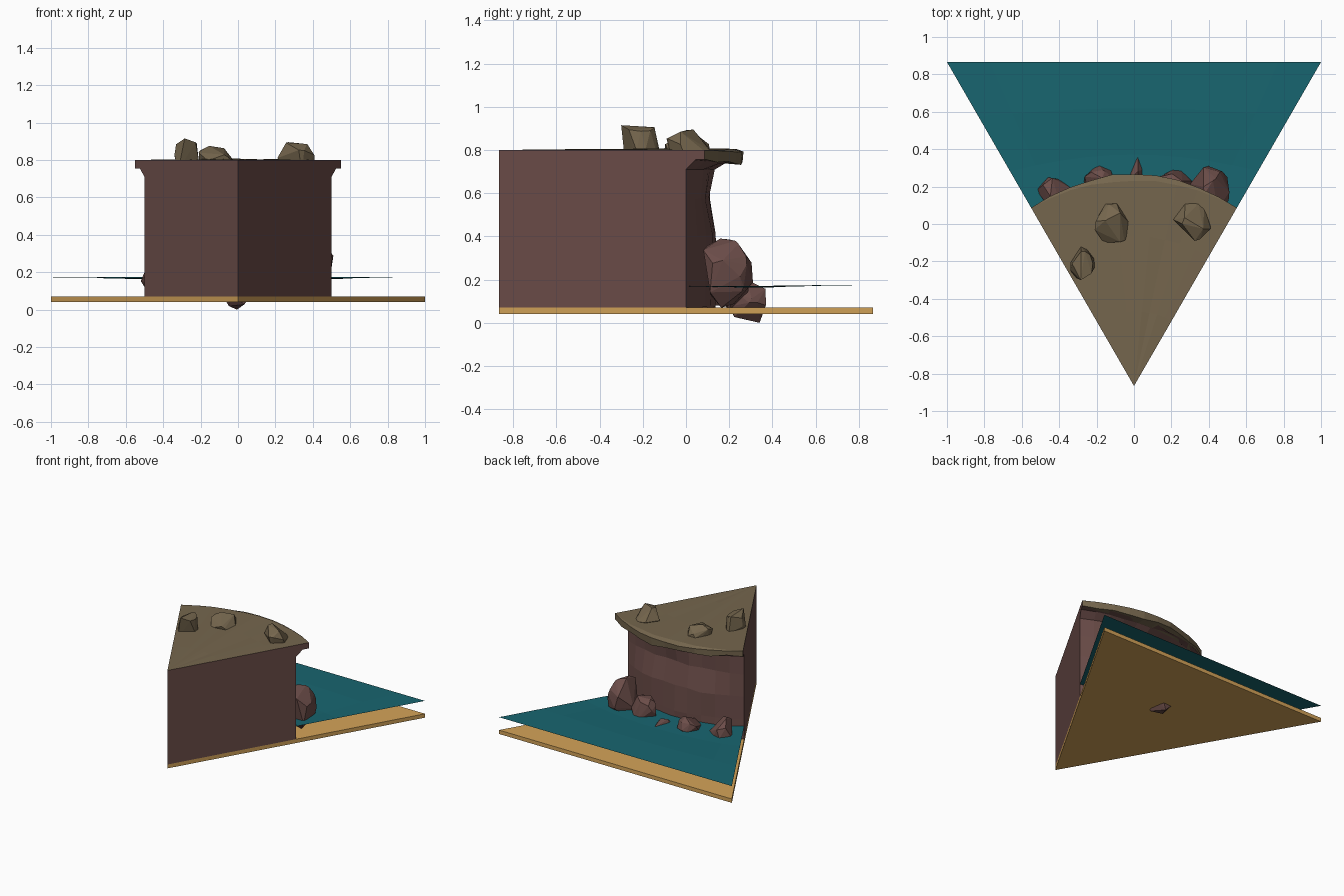
import bpy, bmesh, random
from math import sin, cos, radians
from mathutils import Vector

if "Cube" in bpy.data.objects:
    bpy.data.objects.remove(bpy.data.objects["Cube"])

random.seed(7)
APEX_Y = -0.866
N = 10                                     # segments along the curved cliff
ANG = [radians(-30 + 60 * i / N) for i in range(N + 1)]


def material(name, rgb):
    m = bpy.data.materials.new(name)
    m.diffuse_color = (*rgb, 1)
    m.use_nodes = True
    m.node_tree.nodes["Principled BSDF"].inputs["Base Color"].default_value = m.diffuse_color
    return m


SAND = material("sand", (0.66, 0.37, 0.10))
ROCK = material("red_rock", (0.150, 0.075, 0.067))
TURF = material("olive_top", (0.178, 0.133, 0.075))
WATER = material("water", (0.009, 0.13, 0.16))


def polar(a, r, z):
    return (r * sin(a), APEX_Y + r * cos(a), z)


def finish(bm, name, mat, solid=True):
    if solid:
        bmesh.ops.recalc_face_normals(bm, faces=bm.faces[:])
    me = bpy.data.meshes.new(name)
    bm.to_mesh(me)
    bm.free()
    ob = bpy.data.objects.new(name, me)
    me.materials.append(mat)
    bpy.context.collection.objects.link(ob)
    return ob


def grid(bm, rows):
    """Skin a list of vertex rows with quads."""
    for lo, hi in zip(rows, rows[1:]):
        for i in range(len(lo) - 1):
            bm.faces.new((lo[i + 1], lo[i], hi[i], hi[i + 1]))


def arc_rows(bm, ends, mids, jr=0.0, jz=0.0):
    """Arc rows blending an end profile into a middle profile, with jitter."""
    rows = []
    for (r0, z0), (r1, z1) in zip(ends, mids):
        row = []
        for i, a in enumerate(ANG):
            t = min(1, 2.5 * min(i, N - i) / N)
            r = r0 + (r1 - r0) * t + random.uniform(-jr, jr) * t
            z = z0 + (z1 - z0) * t + random.uniform(-jz, jz) * t
            row.append(bm.verts.new(polar(a, r, z)))
        rows.append(row)
    return rows


# sandy triangular base slab
bm = bmesh.new()
tri = [(0, APEX_Y), (1, 0.866), (-1, 0.866)]
low = [bm.verts.new((x, y, 0.04)) for x, y in tri]
top = [bm.verts.new((x, y, 0.07)) for x, y in tri]
bm.faces.new(low[::-1])
bm.faces.new(top)
for i in range(3):
    j = (i + 1) % 3
    bm.faces.new((low[i], low[j], top[j], top[i]))
finish(bm, "sand_base", SAND)

# water sheet between cliff and back edge, with a slight dip
bm = bmesh.new()
rows = []
for k, z in enumerate((0.168, 0.163, 0.174, 0.17)):
    row = []
    for i, a in enumerate(ANG):
        r = 0.99 + (1.732 / cos(a) - 0.99) * k / 3
        edge = i in (0, N) or k == 3
        row.append(bm.verts.new(polar(a, r, 0.17 if edge else z)))
    rows.append(row)
grid(bm, rows)
for f in bm.faces:
    f.normal_update()
    if f.normal.z < 0:
        f.normal_flip()
finish(bm, "water_sheet", WATER, solid=False)

# cliff body: curved faceted wall, lip underside, flat side walls
bm = bmesh.new()
ends = [(1.0, 0.07), (1.0, 0.22), (1.0, 0.40), (1.0, 0.57), (1.0, 0.71), (1.05, 0.755), (1.10, 0.755)]
mids = [(1.01, 0.07), (1.01, 0.22), (1.01, 0.41), (0.975, 0.58), (0.99, 0.715), (1.05, 0.74), (1.10, 0.74)]
rows = arc_rows(bm, ends, mids, 0.010, 0.008)
grid(bm, rows)
a0 = bm.verts.new((0, APEX_Y, 0.07))
a1 = bm.verts.new((0, APEX_Y, 0.80))
for i in (0, N):
    tip = bm.verts.new(polar(ANG[i], 1.10, 0.80))
    bm.faces.new([a0] + [r[i] for r in rows] + [tip, a1])
bm.normal_update()
for f in bm.faces:
    c = f.calc_center_median()
    if f.normal.dot(c - Vector((0, -0.25, 0.4))) < 0:
        f.normal_flip()
finish(bm, "cliff_body", ROCK, solid=False)

# olive cap: top surface and overhanging rim
bm = bmesh.new()
ends = [(0.40, 0.80), (0.80, 0.80), (1.10, 0.80), (1.10, 0.799), (1.10, 0.757), (1.06, 0.755)]
mids = [(0.40, 0.803), (0.80, 0.804), (1.098, 0.804), (1.132, 0.79), (1.128, 0.742), (1.05, 0.738)]
rows = arc_rows(bm, ends, mids, 0.004, 0.003)
for v in rows[4][1:-1]:
    v.co.z += random.uniform(-0.012, 0.012)
grid(bm, rows)
tip = bm.verts.new((0, APEX_Y, 0.80))
for i in range(N):
    bm.faces.new((tip, rows[0][i + 1], rows[0][i]))
finish(bm, "cliff_cap", TURF)


def boulder(name, mat, lo, hi, count=22):
    """Faceted rock: hull of random points fitted to a box, cut at tile sides."""
    bm = bmesh.new()
    pts = [Vector([random.gauss(0, 1) for _ in range(3)]).normalized() for _ in range(count)]
    mn = [min(p[k] for p in pts) for k in range(3)]
    mx = [max(p[k] for p in pts) for k in range(3)]
    for p in pts:
        bm.verts.new([lo[k] + (p[k] - mn[k]) / (mx[k] - mn[k]) * (hi[k] - lo[k]) for k in range(3)])
    hull = bmesh.ops.convex_hull(bm, input=bm.verts[:])
    bmesh.ops.delete(bm, geom=list({g for g in hull["geom_interior"] if isinstance(g, bmesh.types.BMVert)}),
                     context='VERTS')
    for s in (-1, 1):
        bmesh.ops.bisect_plane(bm, geom=bm.verts[:] + bm.edges[:] + bm.faces[:],
                               plane_co=(0, APEX_Y, 0), plane_no=(s * 0.866, -0.5, 0), clear_outer=True)
    bmesh.ops.holes_fill(bm, edges=bm.edges[:])
    finish(bm, name, mat)


# boulders in the water at the cliff foot
for i, (lo, hi) in enumerate([
        ((-0.52, 0.07, 0.08), (-0.33, 0.25, 0.27)),
        ((-0.27, 0.13, 0.07), (-0.10, 0.31, 0.25)),
        ((-0.07, 0.20, 0.00), (0.08, 0.37, 0.20)),
        ((0.11, 0.12, 0.06), (0.31, 0.29, 0.29)),
        ((0.30, 0.08, 0.07), (0.51, 0.31, 0.39))]):
    boulder(f"shore_boulder_{i + 1}", ROCK, lo, hi)

# boulders half sunk in the cliff top
for i, (lo, hi) in enumerate([
        ((-0.21, -0.10, 0.73), (-0.01, 0.11, 0.875)),
        ((0.21, -0.09, 0.70), (0.41, 0.11, 0.895)),
        ((-0.34, -0.30, 0.70), (-0.21, -0.12, 0.915))]):
    boulder(f"top_boulder_{i + 1}", TURF, lo, hi, 18)
